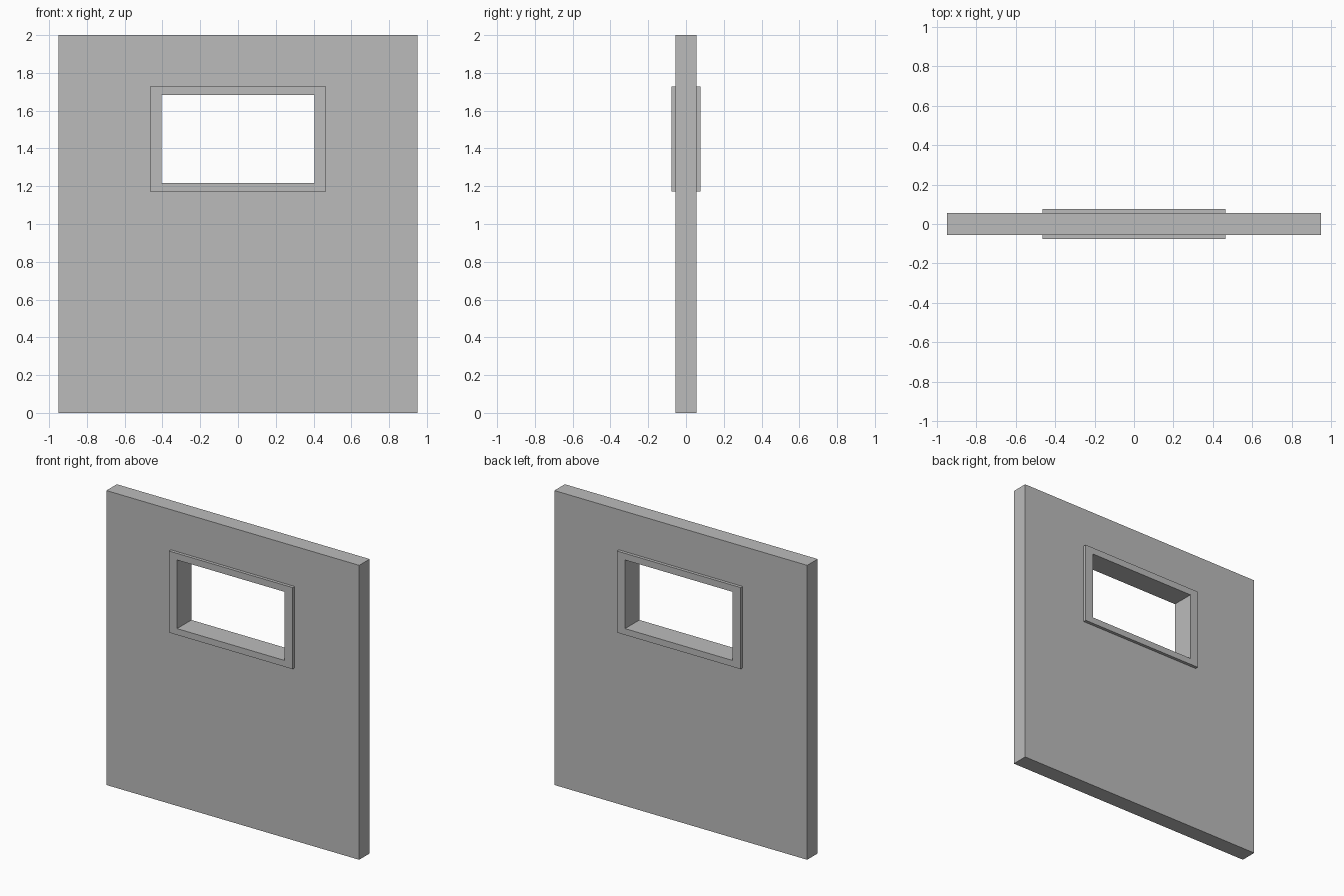
import bpy
import bmesh

cube = bpy.data.objects.get("Cube")
if cube:
    bpy.data.objects.remove(cube, do_unlink=True)

GREY = (0.5, 0.5, 0.5, 1)
grey = bpy.data.materials.new("plain grey")
grey.use_nodes = True
grey.diffuse_color = GREY
grey.node_tree.nodes["Principled BSDF"].inputs["Base Color"].default_value = GREY


def rectangle(bm, half_width, bottom, top, y):
    """Four corner vertices of an upright rectangle."""
    corners = [(-1, bottom), (1, bottom), (1, top), (-1, top)]
    return [bm.verts.new((side * half_width, y, z)) for side, z in corners]


def pierced_slab(name, outer, inner, half_depth):
    """Upright slab with a rectangular hole; rectangles are (half width, bottom, top)."""
    bm = bmesh.new()
    loops = [
        rectangle(bm, *outer, -half_depth),
        rectangle(bm, *inner, -half_depth),
        rectangle(bm, *inner, half_depth),
        rectangle(bm, *outer, half_depth),
    ]
    for k, loop in enumerate(loops):
        following = loops[(k + 1) % 4]
        for i in range(4):
            j = (i + 1) % 4
            bm.faces.new((loop[i], loop[j], following[j], following[i]))
    bmesh.ops.recalc_face_normals(bm, faces=bm.faces)
    mesh = bpy.data.meshes.new(name)
    bm.to_mesh(mesh)
    bm.free()
    mesh.materials.append(grey)
    obj = bpy.data.objects.new(name, mesh)
    bpy.context.collection.objects.link(obj)
    return obj


WALL = (0.95, 0, 2)
FRAME = (0.465, 1.173, 1.727)
OPENING = (0.404, 1.216, 1.682)

# Wall panel, cut out to receive the frame
pierced_slab("wall", WALL, FRAME, 0.056)

# Window frame lining the opening and standing proud on both sides
pierced_slab("window_frame", FRAME, OPENING, 0.077)
